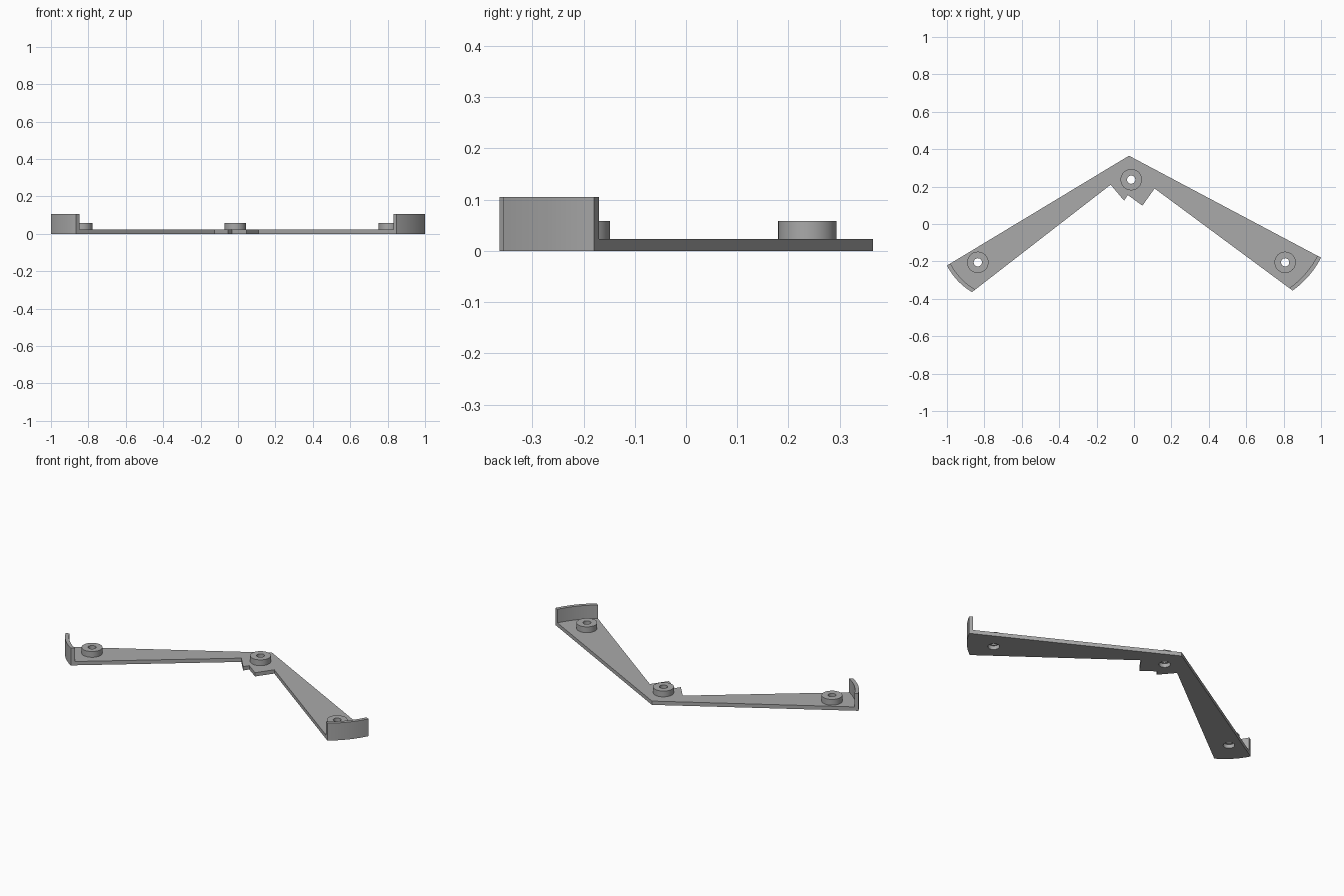
import bpy, bmesh, math
from mathutils import Vector

old = bpy.data.objects.get("Cube")
if old:
    bpy.data.objects.remove(old, do_unlink=True)

PLATE_TOP, BOSS_TOP, WALL_TOP = 0.023, 0.058, 0.105
WALL_THICK = 0.022
BULGE = 0.014

grey = bpy.data.materials.new("plain grey")
grey.use_nodes = True
grey.diffuse_color = (0.4, 0.4, 0.4, 1)
grey.node_tree.nodes["Principled BSDF"].inputs["Base Color"].default_value = (0.4, 0.4, 0.4, 1)


def finish(name, bm):
    bmesh.ops.recalc_face_normals(bm, faces=bm.faces)
    mesh = bpy.data.meshes.new(name)
    bm.to_mesh(mesh)
    bm.free()
    mesh.materials.append(grey)
    obj = bpy.data.objects.new(name, mesh)
    bpy.context.collection.objects.link(obj)
    return obj


def smooth(obj):
    bpy.ops.object.select_all(action='DESELECT')
    obj.select_set(True)
    bpy.context.view_layer.objects.active = obj
    bpy.ops.object.shade_smooth_by_angle(angle=math.radians(30))


def prism(name, outline, z0, z1):
    """Extrude a flat outline upwards."""
    bm = bmesh.new()
    face = bm.faces.new([bm.verts.new((p[0], p[1], z0)) for p in outline])
    top = bmesh.ops.extrude_face_region(bm, geom=[face])["geom"]
    bmesh.ops.translate(bm, vec=(0, 0, z1 - z0),
                        verts=[v for v in top if isinstance(v, bmesh.types.BMVert)])
    return finish(name, bm)


def arc(a, b, bulge, steps=12):
    """Shallow arc from a to b, bulging to the right of travel."""
    a, b = Vector(a), Vector(b)
    d = b - a
    normal = Vector((d.y, -d.x)).normalized()
    half = d.length / 2
    r = (half ** 2 + bulge ** 2) / (2 * bulge)
    centre = (a + b) / 2 + normal * (bulge - r)
    swing = math.asin(half / r)
    out = []
    for i in range(steps + 1):
        t = swing * (2 * i / steps - 1)
        out.append(centre + r * (normal * math.cos(t) + d.normalized() * math.sin(t)))
    return out


def circle(c, r, n=48):
    return [(c[0] + r * math.cos(2 * math.pi * i / n),
             c[1] + r * math.sin(2 * math.pi * i / n)) for i in range(n)]


def ring(name, c, r_out, r_in, z0, z1):
    """Tube with flat ends."""
    bm = bmesh.new()
    loops = [[bm.verts.new((x, y, z)) for x, y in circle(c, r)]
             for r, z in ((r_out, z0), (r_out, z1), (r_in, z1), (r_in, z0))]
    for k in range(4):
        a, b = loops[k], loops[(k + 1) % 4]
        for i in range(len(a)):
            j = (i + 1) % len(a)
            bm.faces.new((a[i], a[j], b[j], b[i]))
    return finish(name, bm)


# Corners of the angled bracket
apex = Vector((-0.027, 0.365))
notch = [(0.11, 0.19), (0.045, 0.098), (-0.033, 0.155), (-0.053, 0.125), (-0.125, 0.21)]
left_back, left_front = Vector((1.0, -0.18)), Vector((0.848, -0.356))
right_back, right_front = Vector((-1.0, -0.222)), Vector((-0.866, -0.364))


def inset(p, toward):
    return p + (Vector(toward) - p).normalized() * WALL_THICK


# Curved end walls, cut along the arm edges
left_outer = arc(left_front, left_back, BULGE)
left_inner = arc(inset(left_front, notch[0]), inset(left_back, apex), BULGE)
right_outer = arc(right_back, right_front, BULGE)
right_inner = arc(inset(right_back, apex), inset(right_front, notch[-1]), BULGE)
for name, outer, inner in (("left_end_wall", left_outer, left_inner),
                           ("right_end_wall", right_outer, right_inner)):
    smooth(prism(name, outer + inner[::-1], 0, WALL_TOP))

# Flat bracket plate
plate = prism("bracket_plate", left_inner + [apex] + right_inner + notch[::-1], 0, PLATE_TOP)

# Raised bosses, with wider holes through the plate below them
for side, c in (("left", (0.808, -0.205)), ("middle", (-0.015, 0.237)),
                ("right", (-0.835, -0.205))):
    cutter = prism("hole_cutter", circle(c, 0.031), -0.05, 0.05)
    cutter.hide_render = True
    mod = plate.modifiers.new("hole", 'BOOLEAN')
    mod.operation, mod.solver, mod.object = 'DIFFERENCE', 'EXACT', cutter
    bpy.context.view_layer.objects.active = plate
    bpy.ops.object.modifier_apply(modifier=mod.name)
    bpy.data.objects.remove(cutter, do_unlink=True)
    smooth(ring(side + "_boss", c, 0.057, 0.022, PLATE_TOP, BOSS_TOP))
smooth(plate)
